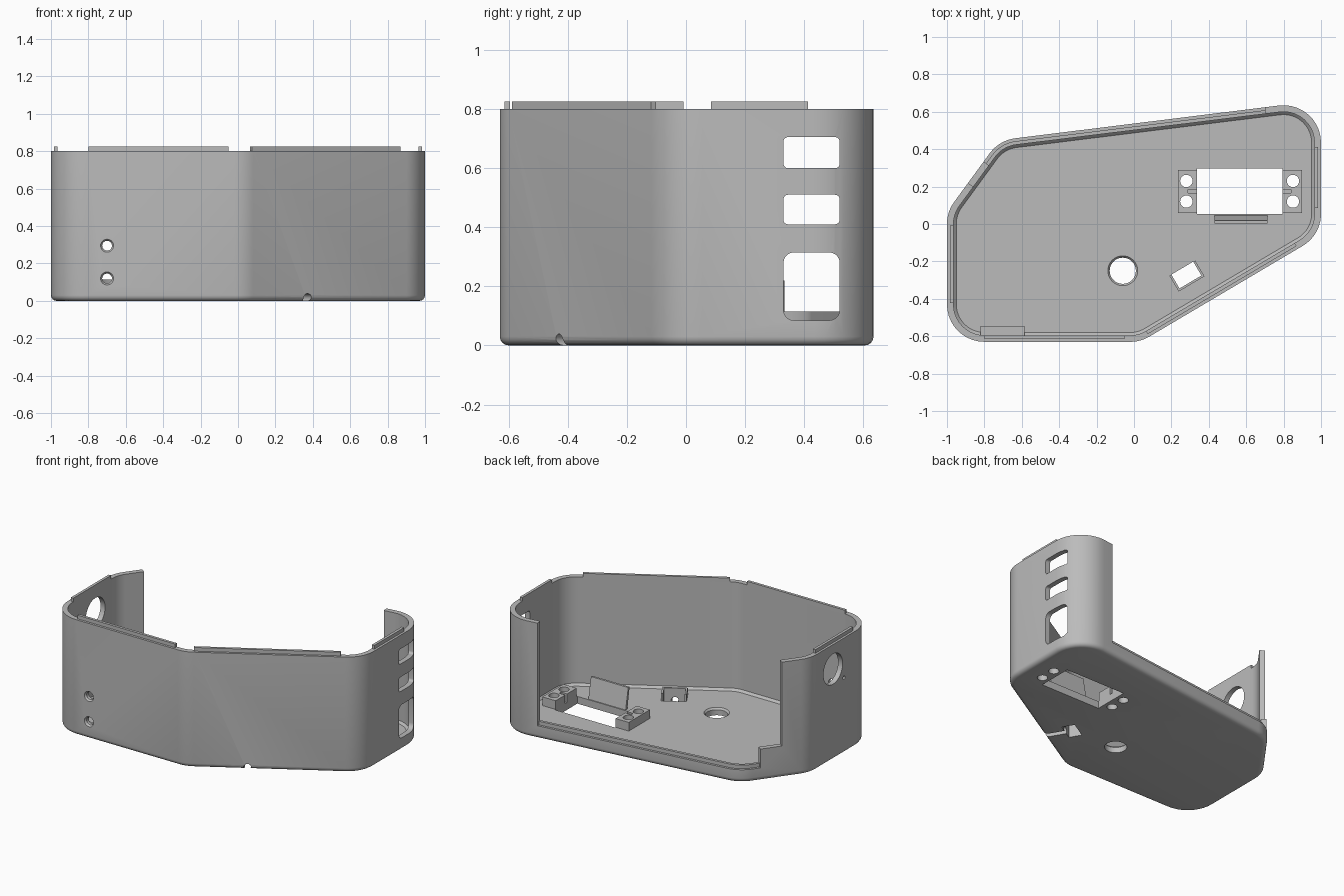
import bpy, bmesh, math
from mathutils import Vector, Matrix

if "Cube" in bpy.data.objects:
    bpy.data.objects.remove(bpy.data.objects["Cube"], do_unlink=True)

GREY = (0.5, 0.5, 0.5, 1)
mat = bpy.data.materials.new("grey plastic")
mat.use_nodes = True
mat.diffuse_color = GREY
mat.node_tree.nodes["Principled BSDF"].inputs["Base Color"].default_value = GREY

# Plan: a hull around six equal corner circles
C = [Vector(p) for p in ((-.8, -.43), (-.02, -.43), (.8, .055), (.8, .435), (-.61, .26), (-.8, 0))]
R, WALL, FLOOR, TOP, SEG = 0.2, 0.035, 0.05, 0.8, 10


def normal(i):
    e = (C[(i + 1) % 6] - C[i % 6]).normalized()
    return Vector((e.y, -e.x))


def edge(i, t, d):
    """Point along straight side i, inset by d."""
    return C[i].lerp(C[(i + 1) % 6], t) + normal(i) * (R - d)


def corner(i, d):
    n0, n1 = normal(i - 1), normal(i)
    a, sweep = math.atan2(n0.y, n0.x), -n0.angle_signed(n1)
    return [C[i] + Vector((math.cos(a + sweep * k / SEG), math.sin(a + sweep * k / SEG))) * (R - d)
            for k in range(SEG + 1)]


def ring(d):
    return [p for i in range(6) for p in corner(i, d)]


def finish(name, bm):
    bmesh.ops.recalc_face_normals(bm, faces=bm.faces)
    me = bpy.data.meshes.new(name)
    bm.to_mesh(me)
    bm.free()
    me.materials.append(mat)
    ob = bpy.data.objects.new(name, me)
    bpy.context.collection.objects.link(ob)
    return ob


def loft(name, rings):
    """Closed solid through (points, z) rings."""
    bm = bmesh.new()
    loops = [[bm.verts.new((p[0], p[1], z)) for p in pts] for pts, z in rings]
    for a, b in zip(loops, loops[1:]):
        for k in range(len(a)):
            j = (k + 1) % len(a)
            bm.faces.new((a[k], a[j], b[j], b[k]))
    bm.faces.new(loops[0])
    bm.faces.new(loops[-1])
    return finish(name, bm)


def prism(name, pts, z0, z1):
    return loft(name, [(pts, z0), (pts, z1)])


def box(name, x0, x1, y0, y1, z0, z1):
    return prism(name, [(x0, y0), (x1, y0), (x1, y1), (x0, y1)], z0, z1)


def rod(name, a, b, r0, r1=None, sides=32):
    """Cylinder or cone from a to b."""
    a, b = Vector(a), Vector(b)
    bm = bmesh.new()
    m = Matrix.Translation((a + b) / 2) @ (b - a).to_track_quat('Z', 'Y').to_matrix().to_4x4()
    bmesh.ops.create_cone(bm, cap_ends=True, segments=sides, radius1=r0,
                          radius2=r0 if r1 is None else r1, depth=(b - a).length, matrix=m)
    return finish(name, bm)


def window(y0, y1, z0, z1, r):
    """Rounded cutter pointing along x."""
    pts = []
    for cy, cz, q in ((y1 - r, z1 - r, 0), (y0 + r, z1 - r, 1), (y0 + r, z0 + r, 2), (y1 - r, z0 + r, 3)):
        for k in range(6):
            a = (q + k / 5) * math.pi / 2
            pts.append((cy + r * math.cos(a), cz + r * math.sin(a)))
    ob = prism("cutter", pts, 0.88, 1.1)
    ob.data.transform(Matrix(((0, 0, 1, 0), (1, 0, 0, 0), (0, 1, 0, 0), (0, 0, 0, 1))))
    return ob


def cut(ob, cutters):
    for c in cutters:
        c.hide_render = True
        m = ob.modifiers.new("cut", 'BOOLEAN')
        m.operation, m.solver, m.object = 'DIFFERENCE', 'EXACT', c
    dg = bpy.context.evaluated_depsgraph_get()
    me = bpy.data.meshes.new_from_object(ob.evaluated_get(dg))
    ob.modifiers.clear()
    ob.data = me
    for c in cutters:
        bpy.data.objects.remove(c, do_unlink=True)


def smooth(ob):
    bpy.ops.object.select_all(action='DESELECT')
    ob.select_set(True)
    bpy.context.view_layer.objects.active = ob
    bpy.ops.object.shade_smooth_by_angle(angle=math.radians(30))


# Shell: rounded bottom edge, thin wall, floor
B = 0.03
quarter = [k * math.pi / 8 for k in range(5)]
profile = [(B - B * math.sin(a), B - B * math.cos(a)) for a in quarter]
profile += [(0, TOP), (WALL, TOP), (WALL, FLOOR + .015), (WALL + .015, FLOOR)]
shell = loft("case_shell", [(ring(d), z) for d, z in profile])

# Back opening, with a step on the angled side
POST, STEP, SIDE = .054, .17, .61


def opening(t, z):
    pts = [edge(3, POST, -.1), edge(3, POST, .1), edge(4, t, .1), edge(4, t, -.1), (-.95, .75)]
    return prism("cutter", pts, z, 1)


cutters = [opening(STEP, .09), opening(SIDE, .22)]

# Side windows
cutters += [window(.33, .52, .60, .705, .015), window(.33, .52, .41, .51, .015),
            window(.33, .52, .085, .315, .035)]

# Front screw holes with countersinks
for z in (.12, .295):
    cutters += [rod("cutter", (-.7, -.7, z), (-.7, -.5, z), .026),
                rod("cutter", (-.7, -.64, z), (-.7, -.615, z), .042, .024)]

# Left wall cable hole and pin hole
cutters += [rod("cutter", (-1.1, -.18, .63), (-.9, -.18, .63), .105),
            rod("cutter", (-1.1, -.30, .525), (-.9, -.30, .525), .012)]

# Floor: round hole, flared on the inside
cutters += [rod("cutter", (-.06, -.25, -.1), (-.06, -.25, .2), .07),
            rod("cutter", (-.06, -.25, .035), (-.06, -.25, .06), .068, .088)]

# Floor: slanted sensor slot with a cable groove underneath
along, out = (C[2] - C[1]).normalized(), normal(1)
slot = Vector((.28, -.273))


def slanted(name, a0, a1, o0, o1, z0, z1):
    pts = [slot + along * a + out * o for a, o in ((a0, o0), (a1, o0), (a1, o1), (a0, o1))]
    return prism(name, pts, z0, z1)


cutters.append(slanted("cutter", -.068, .068, -.043, .043, -.1, .2))
g0, g1 = slot, slot + out * .25
cutters.append(rod("cutter", (g0.x, g0.y, .015), (g1.x, g1.y, .015), .024))

# Floor: motor opening and its screw holes
X0, X1, Y0, Y1 = .336, .795, .053, .297
cutters.append(box("cutter", X0, X1, Y0, Y1, -.1, .3))


def screw_holes(xs):
    return [rod("cutter", (x, y, -.1), (x, y, .3), .033) for x in xs for y in (.12, .23)]


cutters += screw_holes((.28, .85))
cut(shell, cutters)
smooth(shell)

# Motor mounting blocks
for name, x0, x1, hx, s0, s1 in (("right_motor_block", .235, X0, .28, .29, .4),
                                 ("left_motor_block", X1, .897, .85, .7, .84)):
    block = box(name, x0, x1, .06, .29, FLOOR - .005, .11)
    cut(block, screw_holes((hx,)) + [box("cutter", s0, s1, .165, .185, FLOOR, .3)])
    smooth(block)

# Leaning guide plate beside the motor opening
loft("guide_plate", [([(.43, .03), (.715, .03), (.715, .05), (.43, .05)], FLOOR - .02),
                     ([(.43, .003), (.715, .003), (.715, .018), (.43, .018)], .195)])

# Collar round the sensor slot
for name, a0, a1, o0, o1 in (("collar_end_a", -.08, -.068, -.043, .055), ("collar_end_b", .068, .08, -.043, .055),
                             ("collar_side", -.068, .068, .043, .055)):
    slanted(name, a0, a1, o0, o1, FLOOR - .005, .1)

# Raised inner lips on the rim
LIP_OUT, LIP_IN = .016, WALL
for name, i, t0, t1 in (("front_lip", 0, 0, .96), ("angled_front_lip", 1, 0, .97),
                        ("left_side_lip", 2, .08, .94), ("right_side_lip", 5, .02, .98)):
    prism(name, [edge(i, t0, LIP_OUT), edge(i, t1, LIP_OUT), edge(i, t1, LIP_IN), edge(i, t0, LIP_IN)],
          TOP - .005, TOP + .025)

# Low lip along the sill of the back opening
sill = [[edge(3, POST, d)] + corner(4, d) + [edge(4, STEP, d)] for d in (LIP_OUT, LIP_IN)]
smooth(prism("back_sill_lip", sill[0] + sill[1][::-1], .085, .115))

# Small ledge inside the front wall
box("front_ledge", -.82, -.585, -.6, -.545, FLOOR - .005, .075)
